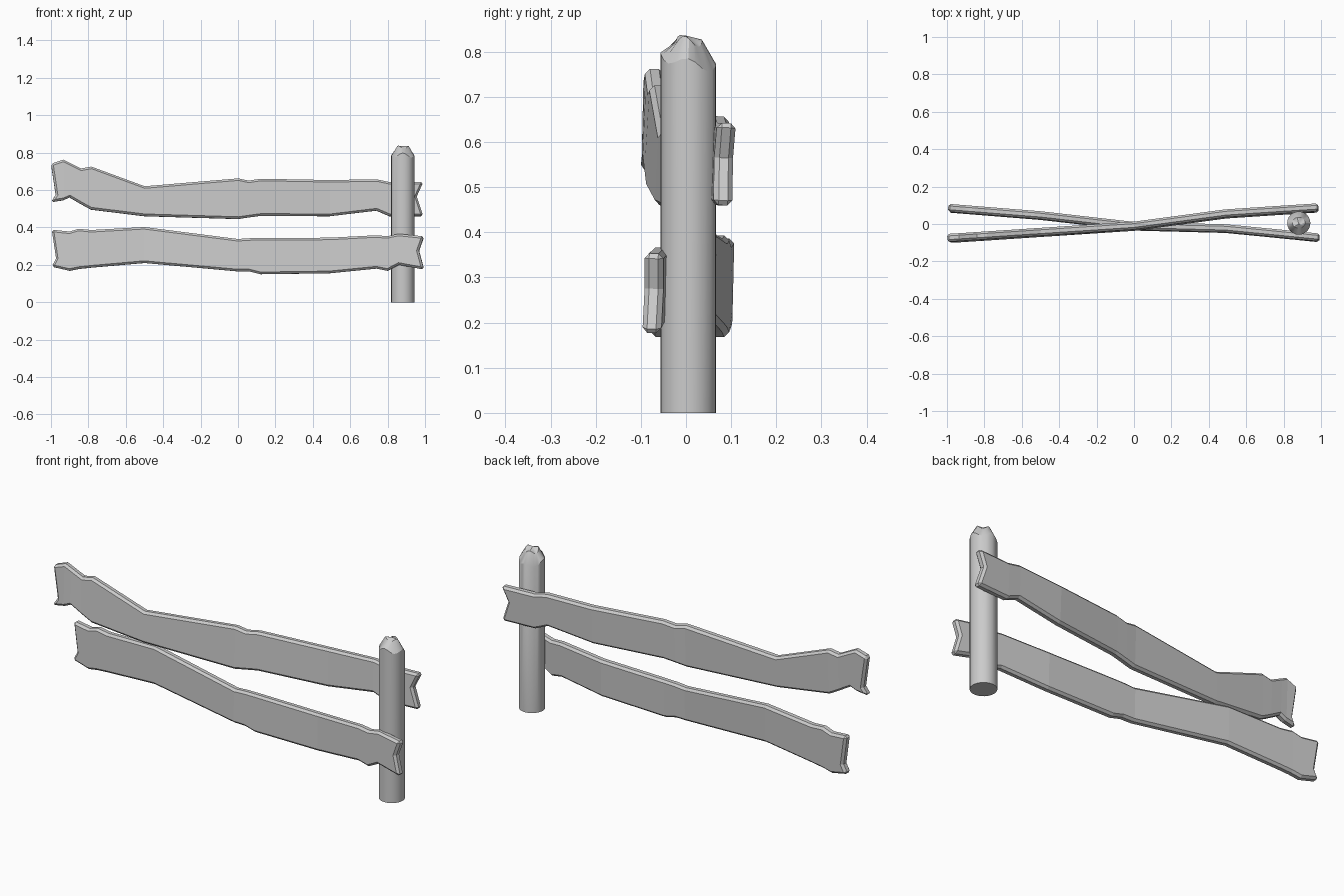
import bpy, bmesh
from math import sin, cos, pi

if "Cube" in bpy.data.objects:
    bpy.data.objects.remove(bpy.data.objects["Cube"])


def plank(name, cols, notches, path, tilt):
    """Bent ragged board: columns of (x, bottom z, top z), notched ends, chamfered rim."""
    def y_at(x):
        for (x0, y0), (x1, y1) in zip(path, path[1:]):
            if x <= x1:
                return y0 + (y1 - y0) * (x - x0) / (x1 - x0)
        return path[-1][1]

    bm = bmesh.new()
    low = [bm.verts.new((x, y_at(x) - tilt / 2, b)) for x, b, t in cols]
    top = [bm.verts.new((x, y_at(x) + tilt / 2, t)) for x, b, t in cols]
    left, right = [bm.verts.new((x, y_at(x), z)) for x, z in notches]
    last = len(cols) - 2
    for i in range(last + 1):
        loop = [low[i], low[i + 1]]
        if i == last:
            loop.append(right)
        loop += [top[i + 1], top[i]]
        if i == 0:
            loop.append(left)
        bm.faces.new(loop)
    mesh = bpy.data.meshes.new(name)
    bm.to_mesh(mesh)
    bm.free()
    ob = bpy.data.objects.new(name, mesh)
    bpy.context.collection.objects.link(ob)
    solid = ob.modifiers.new("thickness", 'SOLIDIFY')
    solid.thickness, solid.offset = 0.042, 0
    bevel = ob.modifiers.new("chamfer", 'BEVEL')
    bevel.width, bevel.segments = 0.011, 1
    bevel.limit_method, bevel.angle_limit = 'ANGLE', 1.25
    return ob


# Upper board: front at the left end, behind the post at the right
plank("upper_rail",
      [(-1, .535, .74), (-.935, .545, .762), (-.9, .56, .745), (-.84, .525, .715),
       (-.785, .495, .725), (-.5, .46, .62), (0, .445, .662), (.055, .453, .65),
       (.12, .462, .66), (.49, .46, .653), (.74, .49, .657), (.81, .46, .642), (.99, .46, .642)],
      [(-.975, .575), (.955, .565)],
      [(-1, -.078), (0, -.012), (.5, .055), (1, .087)], .008)

# Lower board: behind at the left end, in front of the post at the right
plank("lower_rail",
      [(-.995, .19, .388), (-.9, .168, .378), (-.85, .178, .393), (-.785, .185, .386),
       (-.5, .21, .402), (0, .165, .338), (.06, .165, .342), (.12, .15, .343),
       (.49, .155, .345), (.74, .18, .358), (.8, .168, .353), (.86, .2, .366), (.995, .175, .352)],
      [(-.972, .235), (.968, .275)],
      [(-1, .085), (-.5, .045), (0, -.012), (.5, -.025), (1, -.075)], .005)

# Post: round shaft with a splintered, tapered tip
N, CX, CY, R = 24, .881, .005, .062
bm = bmesh.new()
angles = [2 * pi * i / N for i in range(N)]
base = [bm.verts.new((CX + R * cos(a), CY + R * sin(a), 0)) for a in angles]
rim = [bm.verts.new((CX + R * cos(a), CY + R * sin(a), .775 - .013 * sin(a) + .01 * cos(4 * a)))
       for a in angles]
tip = [bm.verts.new((CX + .034 * cos(a), CY + .002 + .029 * sin(a),
                     .824 + .009 * cos(3 * a + 1) - .006 * sin(a))) for a in angles]
peak = bm.verts.new((CX, CY - .005, .836))
bm.faces.new(base[::-1])
for i in range(N):
    j = (i + 1) % N
    bm.faces.new((base[i], base[j], rim[j], rim[i]))
    bm.faces.new((rim[i], rim[j], tip[j], tip[i]))
    bm.faces.new((tip[i], tip[j], peak))
mesh = bpy.data.meshes.new("post")
bm.to_mesh(mesh)
bm.free()
post = bpy.data.objects.new("post", mesh)
bpy.context.collection.objects.link(post)
bpy.context.view_layer.objects.active = post
post.select_set(True)
bpy.ops.object.shade_smooth_by_angle(angle=.5)
